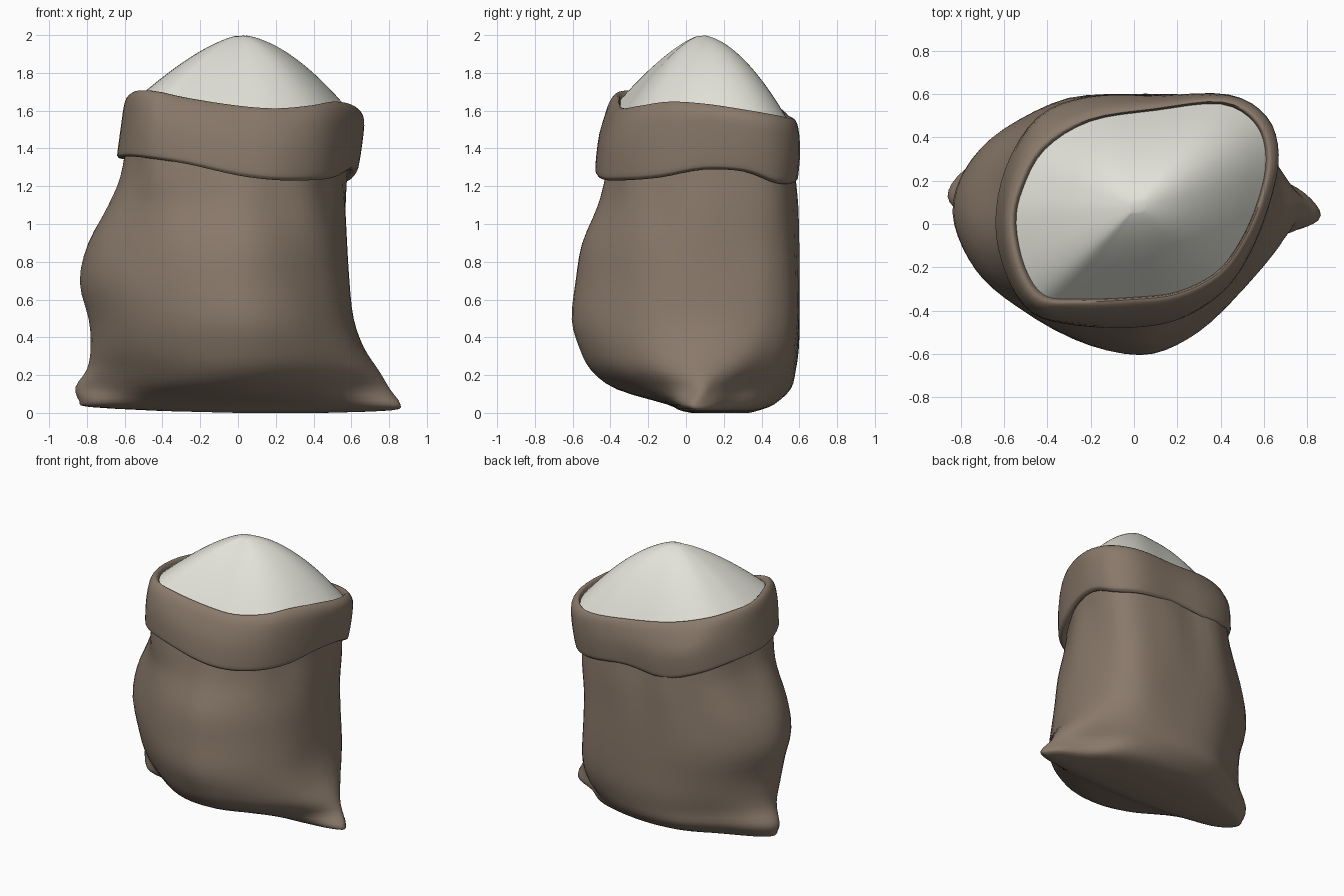
import bpy, math
from mathutils import Vector

if "Cube" in bpy.data.objects:
    bpy.data.objects.remove(bpy.data.objects["Cube"])

# Cross-section outlines, left -> front -> right -> back, 16 points each
BASE = [(-.86, .13), (-.76, 0), (-.5, -.2), (-.2, -.36), (.1, -.38), (.4, -.28), (.62, -.16), (.77, -.06),
        (.86, .06), (.79, .15), (.62, .27), (.42, .45), (.1, .54), (-.25, .53), (-.55, .38), (-.78, .25)]
BELLY = [(-.84, .05), (-.76, -.17), (-.6, -.35), (-.3, -.53), (0, -.6), (.22, -.53), (.4, -.38), (.54, -.18),
         (.59, .06), (.585, .3), (.53, .47), (.38, .58), (.05, .6), (-.3, .58), (-.6, .44), (-.78, .25)]
MOUTH = [(-.54, 0), (-.5, -.2), (-.41, -.33), (-.25, -.345), (0, -.335), (.2, -.31), (.38, -.22), (.49, -.08),
         (.57, .1), (.61, .3), (.56, .46), (.4, .55), (.1, .52), (-.2, .47), (-.41, .34), (-.51, .16)]
# The outside of the neck is fuller than the mouth at the back left
COLLAR = MOUTH[:12] + [(.1, .545), (-.175, .545), (-.375, .475), (-.5, .25)]
# Wavy heights of the cuff's rim and lower lip at the same 16 points
RIM = [1.68, 1.70, 1.695, 1.66, 1.62, 1.605, 1.62, 1.64, 1.63, 1.60, 1.57, 1.55, 1.57, 1.61, 1.65, 1.67]
LIP = [1.35, 1.36, 1.35, 1.32, 1.26, 1.235, 1.235, 1.25, 1.29, 1.28, 1.22, 1.22, 1.25, 1.23, 1.29, 1.34]


def material(name, rgb):
    m = bpy.data.materials.new(name)
    m.diffuse_color = (*rgb, 1)
    m.use_nodes = True
    m.node_tree.nodes["Principled BSDF"].inputs["Base Color"].default_value = m.diffuse_color
    return m


def fit(shape, x0, x1, y0, y1, front=1, mid=.1):
    """Stretch an outline to the given extents; front < 1 flattens the front side."""
    xs, ys = [p[0] for p in shape], [p[1] for p in shape]
    ax, bx, ay, by = min(xs), max(xs), min(ys), max(ys)
    out = []
    for x, y in shape:
        if y < mid:
            y = mid + ((y - mid) / (ay - mid)) ** front * (y0 - mid)
        else:
            y = mid + (y - mid) / (by - mid) * (y1 - mid)
        out.append(Vector((x0 + (x - ax) / (bx - ax) * (x1 - x0), y, 0)))
    return out


def blend(a, b, t):
    return [(p[0] + (q[0] - p[0]) * t, p[1] + (q[1] - p[1]) * t) for p, q in zip(a, b)]


def smooth(pts, n, closed):
    """Catmull-Rom curve through points, n steps per span."""
    c, out = len(pts), []
    get = (lambda i: pts[i % c]) if closed else (lambda i: pts[max(0, min(c - 1, i))])
    for i in range(c if closed else c - 1):
        p, q, r, s = get(i - 1), get(i), get(i + 1), get(i + 2)
        for k in range(n):
            t = k / n
            out.append(.5 * (2 * q + (r - p) * t + (2 * p - 5 * q + 4 * r - s) * t * t
                             + (3 * q - p - 3 * r + s) * t ** 3))
    return out if closed else out + [pts[-1]]


def loft(name, rings, mat, cap_start=False, cap_end=False, rows=3, tweak=None, angle=60):
    cols = list(zip(*[smooth(r, 4, True) for r in rings]))
    cols = [smooth(list(c), rows, False) for c in cols]
    n, m = len(cols), len(cols[0])
    verts = [cols[i][j] for j in range(m) for i in range(n)]
    if tweak:
        verts = [tweak(v) for v in verts]
    faces = [(j * n + i, j * n + (i + 1) % n, (j + 1) * n + (i + 1) % n, (j + 1) * n + i)
             for j in range(m - 1) for i in range(n)]
    if cap_start:
        faces.append(tuple(reversed(range(n))))
    if cap_end:
        faces.append(tuple(range((m - 1) * n, m * n)))
    me = bpy.data.meshes.new(name)
    me.from_pydata(verts, [], faces)
    me.materials.append(mat)
    ob = bpy.data.objects.new(name, me)
    bpy.context.collection.objects.link(ob)
    bpy.context.view_layer.objects.active = ob
    ob.select_set(True)
    bpy.ops.object.shade_smooth_by_angle(angle=math.radians(angle))
    ob.select_set(False)
    return ob


cloth = material("brown cloth", (.25, .19, .143))
powder = material("white powder", (.76, .76, .69))

# Sack body: z, x range, y range, share of base outline, share of neck outline, front flatness
BODY = [(.005, -.4, .45, .03, .33, 1, 0, .6), (.018, -.79, .81, -.03, .38, 1, 0, .5),
        (.05, -.84, .86, -.10, .46, 1, 0, .45), (.13, -.86, .805, -.36, .545, .95, 0, 1.2),
        (.23, -.80, .745, -.50, .575, .6, 0, 1.1), (.35, -.78, .665, -.565, .595, .25, 0, 1),
        (.5, -.79, .61, -.605, .60, .05, 0, 1), (.7, -.84, .585, -.585, .60, 0, 0, 1),
        (.9, -.80, .57, -.55, .595, 0, .1, 1), (1.1, -.69, .575, -.465, .585, 0, .5, 1),
        (1.25, -.62, .58, -.425, .57, 0, .8, 1), (1.45, -.58, .59, -.39, .555, 0, 1, 1)]
rings = []
for z, x0, x1, y0, y1, base, neck, front in BODY:
    shape = blend(blend(BELLY, BASE, base), COLLAR, neck)
    rings.append([p + Vector((0, 0, z)) for p in fit(shape, x0, x1, y0, y1, front)])


def folds(v):
    """Soft vertical gathers below the cuff; underside lifts slightly to the left."""
    a = math.atan2(v.y - .08, v.x)
    fade = max(0, min(1, (v.z - .6) / .5))
    k = 1 + .014 * fade * math.sin(9 * a + 2 * v.z)
    lift = .025 * max(0, -v.x) * max(0, 1 - v.z / .3)
    return Vector((v.x * k, v.y * k, max(0, v.z + lift - .005)))


loft("sack_body", rings, cloth, cap_start=True, tweak=folds)

# Folded cuff: height share between lip and rim, x range, y range, share of mouth outline
CUFF = [(.14, -.57, .565, -.40, .545, 0), (0, -.615, .60, -.455, .565, 0), (.02, -.637, .628, -.473, .58, 0),
        (.10, -.638, .64, -.477, .588, 0), (.5, -.62, .66, -.455, .598, .1), (.85, -.603, .668, -.415, .592, .6),
        (1, -.58, .64, -.378, .575, .9), (.99, -.55, .615, -.352, .558, 1), (.7, -.53, .60, -.335, .545, 1)]
rings = []
for t, x0, x1, y0, y1, inner in CUFF:
    outline = fit(blend(blend(COLLAR, MOUTH, inner), BELLY, .25 * (1 - t)), x0, x1, y0, y1)
    rings.append([p + Vector((0, 0, lo + (hi - lo) * t)) for p, lo, hi in zip(outline, LIP, RIM)])
loft("folded_cuff", rings, cloth)

# Heaped powder: rim outline shrinking toward a rounded peak, leaner at the front left
peak = Vector((.015, .08, 0))
rings = []
for s in (1, .85, .7, .55, .4, .27, .15, .06):
    ring = []
    for p, hi in zip(fit(MOUTH, -.55, .61, -.35, .555), RIM):
        d = (p - peak).normalized()
        v = peak + (p - peak) * s
        edge = hi - .03
        v.z = edge + (2.0 - edge) * (1 - s ** (1.58 + .1 * d.x + .15 * d.y))
        ring.append(v)
    rings.append(ring)
loft("powder_heap", rings, powder, cap_end=True)
